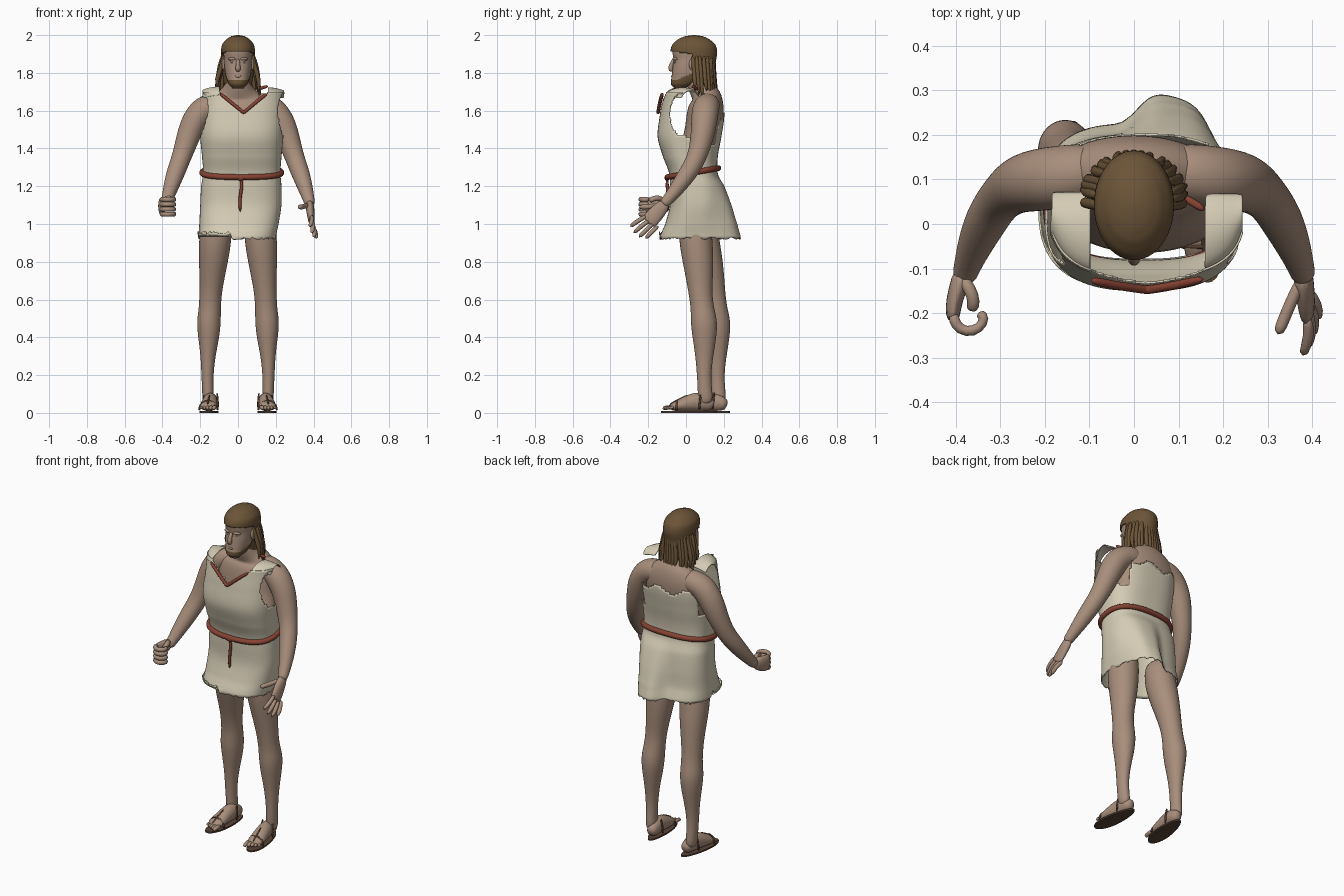
import bpy, bmesh, math, random
from mathutils import Vector

random.seed(4)
cube = bpy.data.objects.get("Cube")
if cube:
    bpy.data.objects.remove(cube)


def material(name, *rgb):
    mat = bpy.data.materials.new(name)
    mat.use_nodes = True
    mat.diffuse_color = (*rgb, 1)
    mat.node_tree.nodes["Principled BSDF"].inputs["Base Color"].default_value = (*rgb, 1)
    return mat


skin = material("skin", 0.39, 0.27, 0.20)
linen = material("cream linen", 0.66, 0.60, 0.46)
brown = material("hair brown", 0.15, 0.09, 0.04)
red = material("red cord", 0.24, 0.055, 0.033)
leather = material("sandal leather", 0.10, 0.055, 0.035)
eye_white = material("eye grey", 0.45, 0.42, 0.38)


def finish(name, bm, mats, subdivide=0, thickness=0):
    if not thickness:
        bmesh.ops.recalc_face_normals(bm, faces=bm.faces)
    mesh = bpy.data.meshes.new(name)
    bm.to_mesh(mesh)
    bm.free()
    for mat in mats:
        mesh.materials.append(mat)
    for poly in mesh.polygons:
        poly.use_smooth = True
    obj = bpy.data.objects.new(name, mesh)
    bpy.context.collection.objects.link(obj)
    if subdivide:
        sub = obj.modifiers.new("rounding", 'SUBSURF')
        sub.levels = sub.render_levels = subdivide
    if thickness:
        obj.modifiers.new("cloth", 'SOLIDIFY').thickness = thickness
    return obj


def bridge(bm, rows, closed=True):
    for low, high in zip(rows, rows[1:]):
        for i in range(len(low) if closed else len(low) - 1):
            j = (i + 1) % len(low)
            bm.faces.new((low[i], low[j], high[j], high[i]))


# Rounded tube through points (x, y, z, radius) or (x, y, z, width, depth)
def limb(name, points, mat, sides=10, closed=False, subdivide=1):
    bm = bmesh.new()
    centres = [Vector(p[:3]) for p in points]
    span = centres[-1] - centres[0]
    upright = not closed and abs(span.z) > 0.7 * span.length
    ref = Vector((0, 1, 0)) if upright else Vector((0, 0, 1))
    rows, count = [], len(points)
    for k, p in enumerate(points):
        if closed:
            t = centres[(k + 1) % count] - centres[k - 1]
        else:
            t = centres[min(k + 1, count - 1)] - centres[max(k - 1, 0)]
        u = t.cross(ref).normalized()
        v = t.cross(u).normalized()
        ring = []
        for i in range(sides):
            a = math.tau * i / sides
            ring.append(bm.verts.new(centres[k] + 1.05 * (u * math.cos(a) * p[3] + v * math.sin(a) * p[-1])))
        rows.append(ring)
    if closed:
        rows.append(rows[0])
    else:
        bm.faces.new(rows[0])
        bm.faces.new(rows[-1])
    bridge(bm, rows)
    return finish(name, bm, [mat], subdivide)


def cord(name, path, radius, mat, **options):
    return limb(name, [(*p, radius) for p in path], mat, sides=8, **options)


def ball(name, centre, size, mat):
    bm = bmesh.new()
    bmesh.ops.create_uvsphere(bm, u_segments=16, v_segments=10, radius=1)
    for v in bm.verts:
        v.co = Vector(c + s * q for c, s, q in zip(centre, size, v.co))
    return finish(name, bm, [mat])


# Smooth interpolation of a table whose first column is height
def sample(table, z):
    k = max(i for i in range(len(table) - 1) if table[i][0] <= z or i == 0)
    a, b, c, d = (table[min(max(k + o, 0), len(table) - 1)] for o in (-1, 0, 1, 2))
    f = (z - b[0]) / (c[0] - b[0])
    return [q + 0.5 * f * (r - p + f * (2 * p - 5 * q + 4 * r - s + f * (3 * (q - r) + s - p)))
            for p, q, r, s in zip(a[1:], b[1:], c[1:], d[1:])]


# Stacked horizontal rings from rows (z, xmin, xmax, yfront, yback)
def shell(table, rows, columns, power, bulge=None, hem=None):
    bm = bmesh.new()
    grid = []
    z0, z1 = table[0][0], table[-1][0]
    for r in range(rows + 1):
        z = z0 + (z1 - z0) * r / rows
        xa, xb, ya, yb = sample(table, z)
        ring = []
        for i in range(columns):
            a = math.tau * i / columns
            c, s = (math.copysign(abs(q) ** power, q) for q in (math.cos(a), math.sin(a)))
            x, y = (xa + xb + (xb - xa) * c) / 2, (ya + yb + (yb - ya) * s) / 2
            y += bulge(x, z) * max(0, min(1, 1.6 * s)) if bulge else 0
            ring.append(bm.verts.new((x, y, z + (hem(x, y) if hem and r == 0 else 0))))
        grid.append(ring)
    bridge(bm, grid)
    return bm, grid


def trim(bm, unwanted):
    gone = [f for f in bm.faces if unwanted(*f.calc_center_median())]
    bmesh.ops.delete(bm, geom=gone, context='FACES')


# Torso, shoulders and neck
limb("torso", [(.02, .035, 1.18, .18, .095), (.022, .035, 1.29, .192, .105), (.01, .07, 1.4, .18, .1),
               (0, .09, 1.48, .175, .094), (0, .1, 1.57, .19, .096), (0, .11, 1.635, .185, .09),
               (0, .112, 1.68, .13, .075), (0, .08, 1.715, .068, .064), (0, .055, 1.8, .055, .06)],
     skin, 16, subdivide=2)

# Tunic with arm holes, open neck, torn upper back and a skirt swinging out behind
tunic_rows = [(.925, -.21, .2, -.14, .225), (1, -.205, .215, -.11, .205), (1.1, -.2, .23, -.085, .2),
              (1.2, -.195, .23, -.085, .19), (1.27, -.185, .225, -.09, .168), (1.35, -.19, .23, -.12, .168),
              (1.46, -.2, .24, -.15, .187), (1.58, -.2, .25, -.138, .203), (1.7, -.19, .25, -.12, .19)]


def skirt_bulge(x, z):
    return .07 * math.exp(-((x - .095) / .095) ** 4) * max(0, min(1, (1.25 - z) * 4))


bm, _ = shell(tunic_rows, 64, 128, .75, skirt_bulge,
              lambda x, y: (.03 if x < -.03 and y < .05 else 0) + random.uniform(-.008, .006))


def tunic_opening(x, y, z):
    if abs(x - .03) < .13 and y < -.08:
        return z > 1.595 + .77 * abs(x - .03)
    if y > .12 and abs(x) < .17:
        return z > 1.575 + .02 * math.sin(35 * x)
    arm_hole = ((y + .012) / .075) ** 2 + ((z - 1.58) / .115) ** 2 < 1
    return arm_hole or (y > -.012 and z > 1.465 - .3 * max(0, y))


trim(bm, tunic_opening)
finish("tunic", bm, [linen], thickness=.005)

# Shoulder straps growing out of the top edge of the tunic front
for side, inner, outer in (("right", -.098, -.184), ("left", .16, .244)):
    bm = bmesh.new()
    rows = []
    for along, z in ((0, 1.68), (.04, 1.7), (.2, 1.716), (.5, 1.727), (.85, 1.715), (1, 1.69)):
        row = []
        for i in range(6):
            x = inner + (outer - inner) * i / 5
            edge = .035 - .155 * (1 - (abs(x - .03) / .22) ** 2.67) ** .375
            row.append(bm.verts.new((x, edge + (.068 - edge) * along, z - .016 * (i / 5) ** 2)))
        rows.append(row)
    bridge(bm, rows, False)
    finish(side + "_tunic_strap", bm, [linen], 2, .005)

# Red cords: collar, shoulder end, belt, knot and hanging tail
cord("collar_cord", [(-.1, -.125, 1.695), (-.05, -.137, 1.655), (.02, -.147, 1.598), (.03, -.148, 1.588),
                     (.04, -.147, 1.598), (.1, -.137, 1.65), (.16, -.122, 1.695)], .01, red)
cord("shoulder_cord", [(.1, .065, 1.71), (.13, .05, 1.722), (.16, .03, 1.73)], .009, red)
belt = []
for i in range(40):
    a = math.tau * i / 40
    c, s = (math.copysign(abs(q) ** .8, q) for q in (math.cos(a), math.sin(a)))
    belt.append((.02 + .21 * c, .037 + .135 * s, 1.272 + .024 * s))
cord("belt", belt, .016, red, closed=True)
ball("belt_knot", (.015, -.1, 1.245), (.02, .014, .018), red)
cord("belt_tail", [(.018, -.1, 1.24), (.02, -.099, 1.18), (.008, -.094, 1.14), (.012, -.097, 1.06)], .009, red)

# Legs and sandalled feet, the left one a step forward
for side, m, step in (("right", -1, .07), ("left", 1, 0)):
    limb(side + "_leg", [(m * x, y + step * k, z, w, d) for z, x, y, w, d, k in (
        (.04, .157, .105, .03, .04, 1), (.12, .16, .1, .029, .037, 1), (.2, .162, .095, .031, .036, 1),
        (.3, .159, .097, .038, .046, 1), (.4, .155, .098, .055, .062, 1), (.48, .155, .096, .063, .07, 1),
        (.55, .149, .087, .057, .06, 1), (.62, .146, .078, .057, .06, 1), (.7, .139, .072, .063, .068, .9),
        (.8, .131, .065, .075, .08, .7), (.92, .12, .05, .086, .088, .5), (1.08, .11, .045, .078, .08, .4))],
         skin, 14, subdivide=2)

    def place(x, y, z):
        return (m * (.15 + x - .1 * (y - .02)), y + step, z)

    limb(side + "_foot", [(*place(0, y, z), w, h) for y, z, w, h in (
        (.148, .038, .02, .022), (.125, .048, .034, .038), (.07, .062, .037, .052), (.02, .054, .041, .045),
        (-.04, .038, .046, .03), (-.09, .028, .043, .015))], skin, 12)
    for i in range(5):
        x, r = -.036 + .018 * i, .015 - .0015 * i
        cord(side + "_toe", [place(x, -.065, .03), place(x, -.1 + .007 * i, .03),
                             place(x, -.125 + .009 * i, .022)], r * .8, skin)
    # Sole is an oval slab
    bm = bmesh.new()
    rows = []
    for z in (0, .009):
        ring = []
        for i in range(32):
            a = math.tau * i / 32
            width = .047 - .009 * math.sin(a)
            ring.append(bm.verts.new(place(width * math.cos(a), .015 + .147 * math.sin(a), z)))
        rows.append(ring)
        bm.faces.new(ring)
    bridge(bm, rows)
    sole = finish(side + "_sandal_sole", bm, [leather])
    for poly in sole.data.polygons:
        poly.use_smooth = len(poly.vertices) == 4
    # Toe strap, heel straps and instep cord
    arch = [place(-.05 * math.cos(math.pi * i / 8), -.05, .012 + .053 * math.sin(math.pi * i / 8)) for i in range(9)]
    cord(side + "_sandal_strap", arch, .006, leather)
    for x in (-.038, .038):
        cord(side + "_side_strap", [place(x, .07, .012), place(x, .073, .06), place(x * .85, .08, .11)], .006, leather)
    cord(side + "_instep_cord", [place(0, -.09, .043), place(0, -.045, .067), place(0, .01, .096)], .005, leather)

# Arms
for side, m in (("right", -1), ("left", 1)):
    limb(side + "_arm", [(m * .07, .125, 1.635, .055), (m * .13, .112, 1.63, .068), (m * .19, .102, 1.605, .071),
                         (m * .235, .096, 1.54, .068), (m * .265, .086, 1.46, .061), (m * .3, .058, 1.35, .05),
                         (m * .327, .018, 1.28, .049), (m * .354, -.038, 1.2, .041), (m * .376, -.098, 1.125, .029),
                         (m * .382, -.125, 1.1, .027)], skin, 12, subdivide=2)

# Right hand closed in a loose grip
limb("right_palm", [(-.38, -.1, 1.12, .024, .03), (-.398, -.15, 1.1, .02, .045), (-.407, -.19, 1.092, .018, .05),
                    (-.406, -.22, 1.09, .014, .048)], skin)
for i in range(4):
    z = 1.052 + .026 * i
    cord("right_finger", [(-.406, -.2, z), (-.402, -.228, z), (-.377, -.244, z), (-.347, -.236, z),
                          (-.333, -.21, z), (-.35, -.198, z)], .0135, skin)
cord("right_thumb", [(-.388, -.12, 1.125), (-.368, -.145, 1.14), (-.358, -.175, 1.135), (-.365, -.195, 1.12)], .015, skin)

# Left hand open, fingers fanned
limb("left_palm", [(.378, -.1, 1.12, .024, .03), (.383, -.145, 1.07, .022, .042), (.388, -.185, 1.025, .019, .045),
                   (.391, -.205, 1.005, .014, .042)], skin)
for i, (y, z) in enumerate(((-.298, .985), (-.28, .95), (-.252, .927), (-.215, .922))):
    start = Vector((.388, -.205 + .02 * i, 1.045 - .018 * i))
    tip = Vector((.378 + .012 * i, y, z))
    cord("left_finger", [start, start.lerp(tip, .5) + Vector((.012, 0, .004)), tip], .0125, skin)
cord("left_thumb", [(.378, -.12, 1.1), (.355, -.17, 1.095), (.338, -.21, 1.09), (.322, -.25, 1.09)], .014, skin)

# Head with a painted beard
head_rows = [(1.718, -.03, .03, -.062, -.01), (1.74, -.05, .05, -.08, .05), (1.78, -.064, .064, -.076, .1),
             (1.83, -.072, .072, -.07, .12), (1.87, -.074, .074, -.066, .13), (1.92, -.075, .075, -.07, .14),
             (1.97, -.05, .05, -.04, .1)]
bm, grid = shell(head_rows, 40, 48, .9)
bm.faces.new(grid[0])
bm.faces.new(grid[-1])
for f in bm.faces:
    x, y, z = f.calc_center_median()
    f.material_index = int(z < 1.764 + .45 * max(0, y + .045) and z < 1.81)
finish("head", bm, [skin, brown])
cord("lips", [(-.02, -.069, 1.782), (0, -.077, 1.781), (.02, -.069, 1.782)], .006, skin)
limb("nose", [(0, -.062, 1.875, .009), (0, -.075, 1.85, .011), (0, -.085, 1.822, .014), (0, -.072, 1.808, .012)], skin)
for side, m in (("right", -1), ("left", 1)):
    ball(side + "_eye", (m * .03, -.058, 1.856), (.012, .006, .005), eye_white)
    cord(side + "_brow", [(m * .012, -.066, 1.873), (m * .032, -.063, 1.876), (m * .054, -.048, 1.872)], .008, skin)
    ball(side + "_ear", (m * .076, .035, 1.845), (.01, .02, .032), skin)

# Hair cap with a straight fringe, open around the face
hair_rows = [(1.67, -.06, .06, .03, .145), (1.78, -.08, .08, .01, .15), (1.86, -.086, .086, -.05, .158),
             (1.91, -.09, .09, -.08, .165), (1.95, -.084, .084, -.072, .155), (1.98, -.06, .06, -.04, .122),
             (1.995, -.034, .034, -.003, .087), (2, -.008, .008, .034, .05)]
bm, grid = shell(hair_rows, 60, 64, 1)
bm.faces.new(grid[-1])
trim(bm, lambda x, y, z: z < 1.912 - .15 * max(0, y + .05) and y < .035)
finish("hair_cap", bm, [brown], thickness=.008)

# Hanging locks around the sides and back, longer behind
for i in range(19):
    a = math.pi * (i / 18 * 1.1 - .05) + random.uniform(-.06, .06)
    c, s = math.cos(a), math.sin(a)
    end = 1.7 - .06 * s + random.uniform(-.035, .025)
    wave = random.uniform(-.009, .009)
    spread = .105 + .008 * abs(c)
    limb("hair_lock", [(.08 * c, .055 + .092 * s, 1.9, .009), (.094 * c + wave, .06 + .087 * s, 1.83, .012),
                       (spread * c - wave, .065 + .085 * s, 1.76, .014),
                       (spread * c + wave, .07 + .1 * s, end, .004)], brown, 8)
